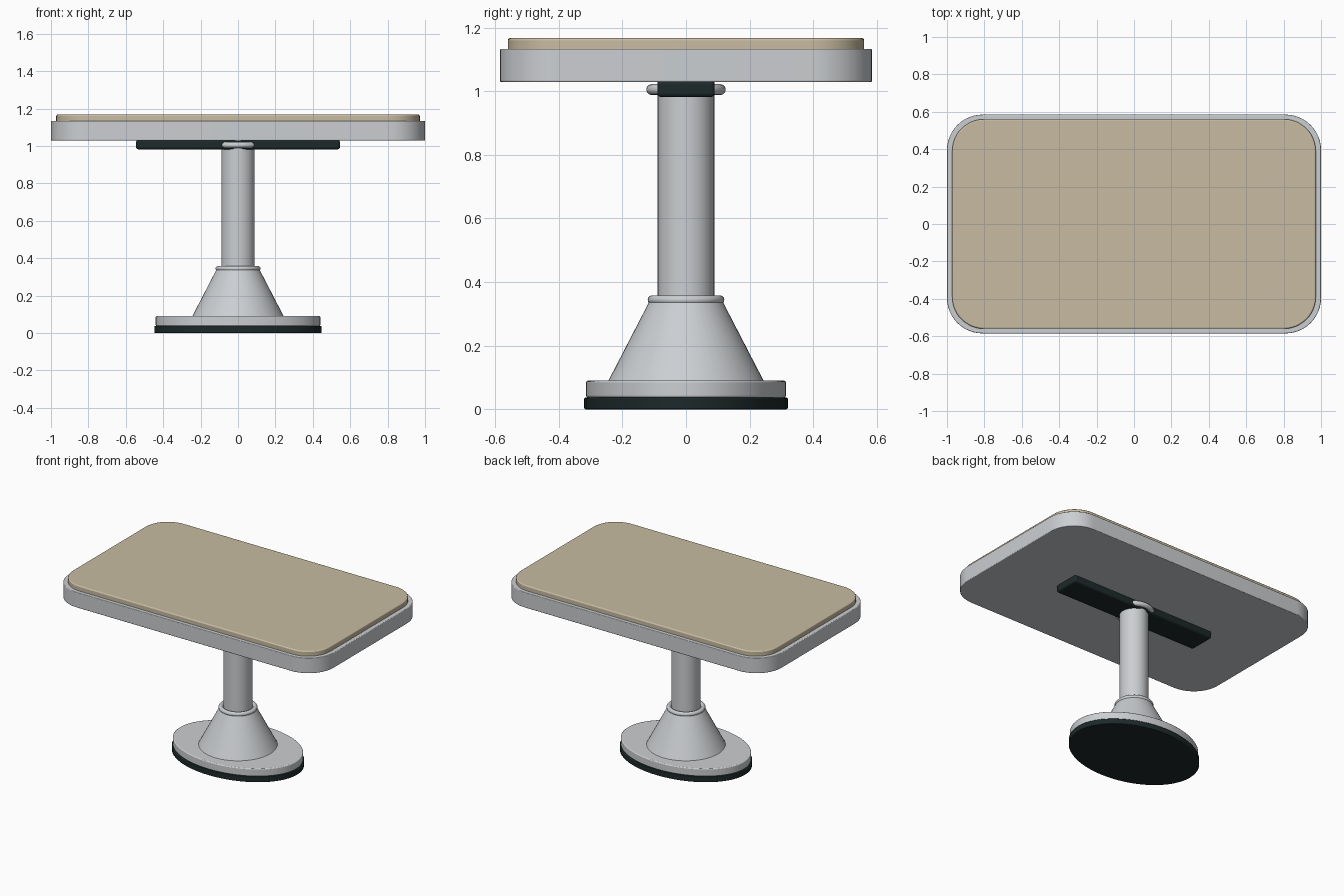
import bpy, bmesh, math

old = bpy.data.objects.get("Cube")
if old:
    bpy.data.objects.remove(old, do_unlink=True)


def material(name, rgb):
    m = bpy.data.materials.new(name)
    m.use_nodes = True
    m.diffuse_color = (*rgb, 1)
    m.node_tree.nodes["Principled BSDF"].inputs["Base Color"].default_value = (*rgb, 1)
    return m


GREY = material("light grey metal", (0.60, 0.62, 0.64))
TAN = material("tan laminate", (0.58, 0.50, 0.36))
DARK = material("dark rubber", (0.012, 0.022, 0.022))


def finish(name, bm, mat, bevel=0.0, segments=3):
    """Turn a bmesh into a smooth-shaded object with softened rims."""
    bmesh.ops.recalc_face_normals(bm, faces=bm.faces)
    mesh = bpy.data.meshes.new(name)
    bm.to_mesh(mesh)
    bm.free()
    mesh.materials.append(mat)
    ob = bpy.data.objects.new(name, mesh)
    bpy.context.collection.objects.link(ob)
    if bevel:
        mod = ob.modifiers.new("soft edges", "BEVEL")
        mod.width = bevel
        mod.segments = segments
        mod.limit_method = "ANGLE"
        mod.angle_limit = math.radians(50)
    bpy.ops.object.select_all(action="DESELECT")
    ob.select_set(True)
    bpy.context.view_layer.objects.active = ob
    bpy.ops.object.shade_smooth_by_angle(angle=math.radians(35))
    return ob


def slab(name, outline, z0, z1, mat, bevel):
    """Extrude a flat outline between two heights."""
    bm = bmesh.new()
    face = bm.faces.new([bm.verts.new((x, y, z0)) for x, y in outline])
    top = bmesh.ops.extrude_face_region(bm, geom=[face], use_keep_orig=True)["geom"]
    for v in top:
        if isinstance(v, bmesh.types.BMVert):
            v.co.z = z1
    return finish(name, bm, mat, bevel)


def rounded_rect(hx, hy, r, steps=12):
    pts = []
    for quarter, (sx, sy) in enumerate(((1, 1), (-1, 1), (-1, -1), (1, -1))):
        for i in range(steps + 1):
            a = (quarter + i / steps) * math.pi / 2
            pts.append((sx * (hx - r) + r * math.cos(a), sy * (hy - r) + r * math.sin(a)))
    return pts


def ellipse(rx, ry, n=64):
    return [(rx * math.cos(math.tau * i / n), ry * math.sin(math.tau * i / n)) for i in range(n)]


def frustum(name, r0, r1, z0, z1, mat):
    bm = bmesh.new()
    bmesh.ops.create_cone(bm, cap_ends=True, segments=48, radius1=r0, radius2=r1, depth=z1 - z0)
    bmesh.ops.translate(bm, verts=bm.verts, vec=(0, 0, (z0 + z1) / 2))
    return finish(name, bm, mat)


def ring(name, major, minor, z, mat):
    bpy.ops.mesh.primitive_torus_add(major_radius=major, minor_radius=minor, location=(0, 0, z),
                                     major_segments=48, minor_segments=12)
    ob = bpy.context.object
    ob.name = name
    ob.data.materials.append(mat)
    bpy.ops.object.shade_smooth()


# Oval foot with rubber sole
slab("foot_sole", ellipse(0.447, 0.32), 0, 0.037, DARK, 0.004)
slab("foot_plate", ellipse(0.44, 0.314), 0.037, 0.09, GREY, 0.006)

# Pedestal
frustum("pedestal_cone", 0.245, 0.112, 0.088, 0.345, GREY)
frustum("column", 0.089, 0.089, 0.32, 1.035, GREY)
ring("lower_collar", 0.106, 0.0145, 0.344, GREY)
ring("upper_collar", 0.108, 0.017, 1.005, GREY)

# Support bar and table top
slab("support_bar", rounded_rect(0.545, 0.09, 0.012, 4), 0.982, 1.032, DARK, 0.011)
slab("table_tray", rounded_rect(1.0, 0.585, 0.19), 1.029, 1.133, GREY, 0.004)
slab("table_surface", rounded_rect(0.972, 0.56, 0.17), 1.125, 1.167, TAN, 0.007)
